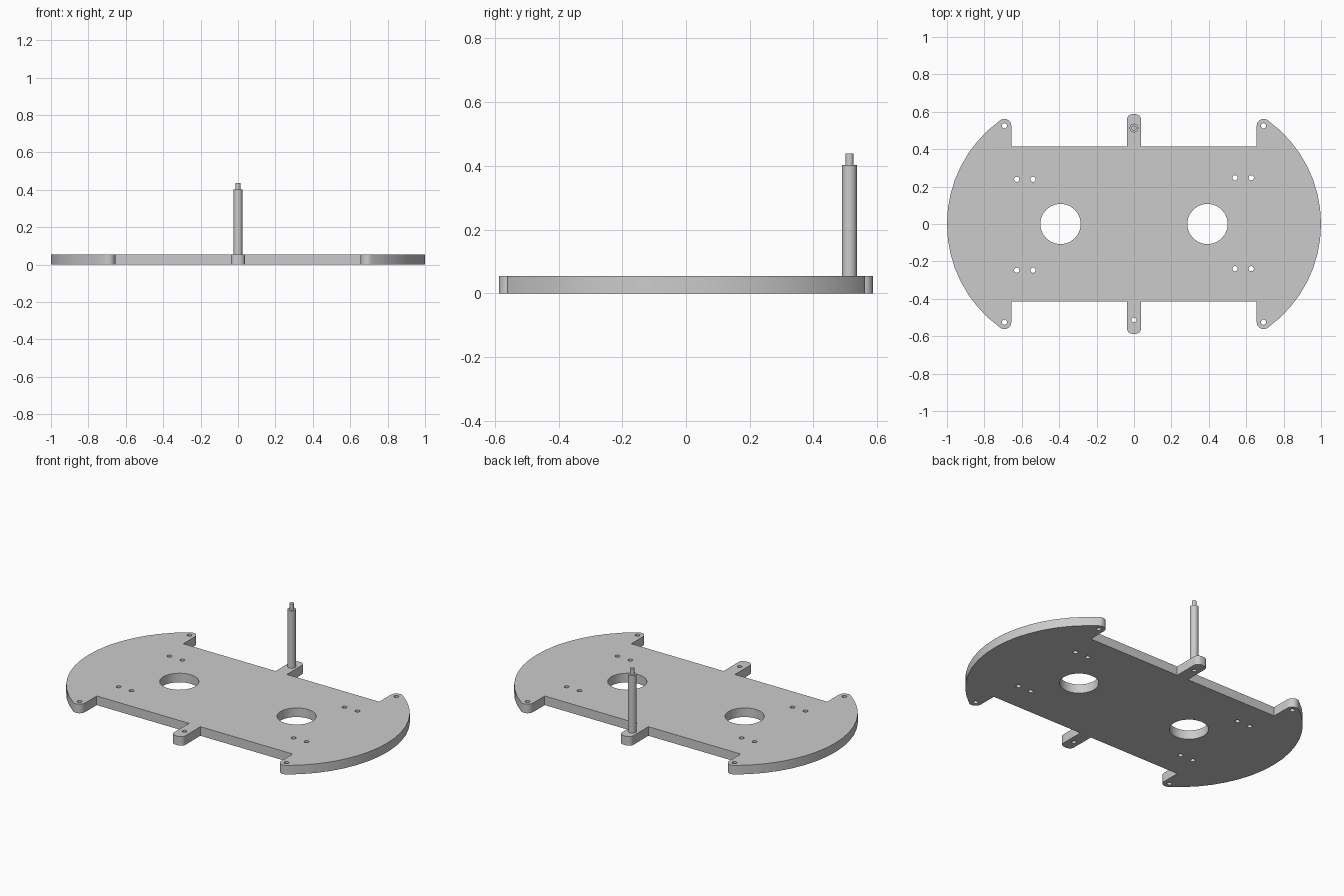
import bpy
import bmesh
from math import cos, sin, pi, atan2, hypot, radians

cube = bpy.data.objects.get("Cube")
if cube:
    bpy.data.objects.remove(cube)

THICK = 0.055        # plate thickness
EDGE_Y = 0.414       # straight long edges
TAB = 0.038          # half width of the tabs

grey = bpy.data.materials.new("light grey")
grey.use_nodes = True
colour = (0.6, 0.6, 0.6, 1)
grey.diffuse_color = colour
grey.node_tree.nodes["Principled BSDF"].inputs["Base Color"].default_value = colour


def arc(cx, cy, r, a0, a1, n):
    return [(cx + r * cos(a0 + (a1 - a0) * i / n),
             cy + r * sin(a0 + (a1 - a0) * i / n)) for i in range(n + 1)]


def circle(cx, cy, r, n):
    return arc(cx, cy, r, 0, 2 * pi, n)[:-1]


def finish(bm, name):
    bmesh.ops.recalc_face_normals(bm, faces=bm.faces[:])
    mesh = bpy.data.meshes.new(name)
    bm.to_mesh(mesh)
    bm.free()
    mesh.materials.append(grey)
    ob = bpy.data.objects.new(name, mesh)
    bpy.context.scene.collection.objects.link(ob)
    bpy.ops.object.select_all(action='DESELECT')
    ob.select_set(True)
    bpy.context.view_layer.objects.active = ob
    bpy.ops.object.shade_smooth_by_angle(angle=radians(30))
    return ob


# Quarter outline: end arc, rounded horn tip, inner step, middle tab
horn = (0.693, 0.525)
end_x = 0.318
end_r = 1 - end_x
tip_angle = atan2(horn[1], horn[0] - end_x)
tip_r = end_r - hypot(horn[0] - end_x, horn[1])
corner = 0.03
quarter = arc(end_x, 0, end_r, 0, tip_angle, 8)
quarter += arc(*horn, tip_r, tip_angle, pi, 8)[1:]
quarter += [(horn[0] - tip_r, EDGE_Y), (TAB, EDGE_Y)]
quarter += arc(TAB - corner, 0.587 - corner, corner, 0, pi / 2, 6)

# Mirror the quarter into the full outline
half = quarter + [(-x, y) for x, y in reversed(quarter)]
outline = half + [(x, -y) for x, y in reversed(half[1:-1])]

# Holes: two large openings, tab holes, and mounting pairs
loops = [outline]
for s in (-1, 1):
    loops.append(circle(s * 0.393, 0, 0.108, 24))
    loops.append(circle(0, s * 0.513, 0.013, 16))
    for t in (-1, 1):
        loops.append(circle(s * horn[0], t * horn[1], 0.014, 16))
        for x in (0.54, 0.627):
            loops.append(circle(s * x, t * 0.243 + s * 0.004, 0.014, 16))

# Base plate
bm = bmesh.new()
for loop in loops:
    verts = [bm.verts.new((x, y, 0)) for x, y in loop]
    for a, b in zip(verts, verts[1:] + verts[:1]):
        bm.edges.new((a, b))
bmesh.ops.triangle_fill(bm, use_beauty=True, edges=bm.edges[:], normal=(0, 0, 1))
top = bmesh.ops.extrude_face_region(bm, geom=bm.faces[:])["geom"]
bmesh.ops.translate(bm, vec=(0, 0, THICK),
                    verts=[g for g in top if isinstance(g, bmesh.types.BMVert)])
finish(bm, "base_plate")

# Standoff post with a narrower threaded tip, as stacked rings
bm = bmesh.new()
rings = []
for r, z in ((0.0235, THICK), (0.0235, 0.402), (0.013, 0.402), (0.013, 0.438)):
    rings.append([bm.verts.new((x, y, z)) for x, y in circle(0, 0.513, r, 24)])
for low, high in zip(rings, rings[1:]):
    for i in range(len(low)):
        j = (i + 1) % len(low)
        bm.faces.new((low[i], low[j], high[j], high[i]))
bm.faces.new(rings[0])
bm.faces.new(rings[-1])
finish(bm, "standoff_post")
